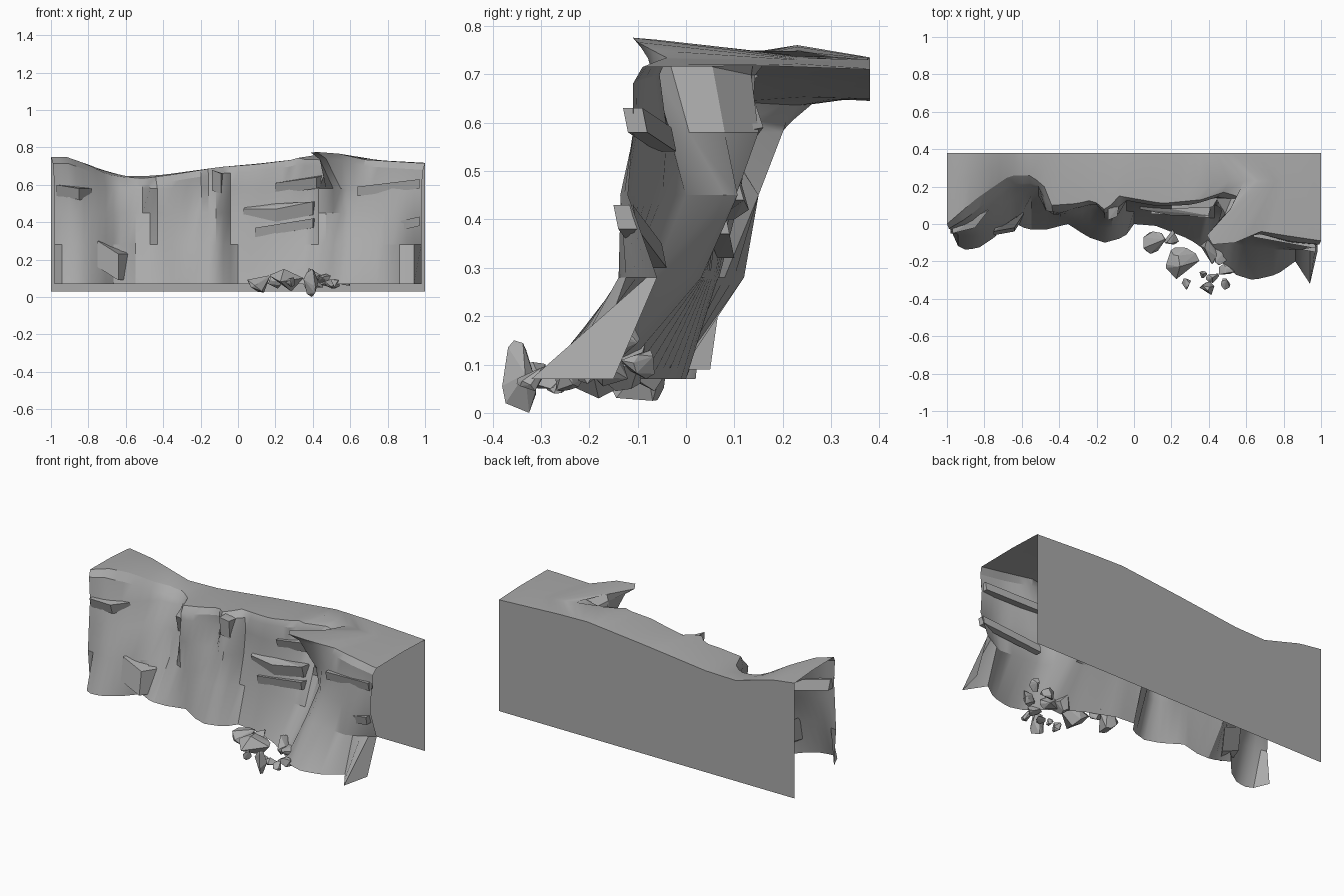
import bpy, bmesh, random
from mathutils import Vector

if "Cube" in bpy.data.objects:
    bpy.data.objects.remove(bpy.data.objects["Cube"])

random.seed(7)

# Dark grey stone
stone = bpy.data.materials.new("dark_stone")
stone.diffuse_color = (.4, .4, .4, 1)
stone.use_nodes = True
stone.node_tree.nodes["Principled BSDF"].inputs["Base Color"].default_value = stone.diffuse_color


def sample(points, x):
    """Linear interpolation of a polyline given as (x, value) pairs."""
    if x <= points[0][0]:
        return points[0][1]
    for (xa, a), (xb, b) in zip(points, points[1:]):
        if x <= xb:
            return a + (b - a) * (x - xa) / (xb - xa)
    return points[-1][1]


def finish(name, bm, smooth=None):
    mesh = bpy.data.meshes.new(name)
    bm.to_mesh(mesh)
    bm.free()
    mesh.materials.append(stone)
    ob = bpy.data.objects.new(name, mesh)
    bpy.context.collection.objects.link(ob)
    if smooth:
        bpy.context.view_layer.objects.active = ob
        ob.select_set(True)
        bpy.ops.object.shade_smooth_by_angle(angle=smooth)
        ob.select_set(False)
    return ob


def loft(name, rows, smooth=None):
    bm = bmesh.new()
    grid = [[bm.verts.new(p) for p in row] for row in rows]
    for low, high in zip(grid, grid[1:]):
        for i in range(len(low) - 1):
            bm.faces.new((low[i], low[i + 1], high[i + 1], high[i]))
    return finish(name, bm, smooth)


# Plan outlines of the cliff face at rising heights
foot = [(-1, -.03), (-.95, -.14), (-.85, -.13), (-.76, -.07), (-.68, .02), (-.58, -.03),
        (-.48, -.03), (-.36, 0), (-.25, -.07), (-.16, -.1), (-.05, -.07), (0, 0), (.12, -.01),
        (.3, -.08), (.45, -.18), (.55, -.27), (.65, -.3), (.78, -.27), (.88, -.2), (.96, -.32), (1, -.15)]
low = [(-1, -.05), (-.85, -.07), (-.75, -.03), (-.65, .03), (-.56, .12), (-.48, .08), (-.38, .03),
       (-.28, .02), (-.18, -.02), (-.09, -.02), (-.06, .07), (.1, .06), (.3, .04), (.47, .03),
       (.54, -.11), (.7, -.13), (.85, -.14), (1, -.06)]
middle = [(-1, -.04), (-.88, -.03), (-.78, .03), (-.65, .15), (-.48, .15), (-.44, .05), (-.3, .06),
          (-.22, .09), (-.15, .02), (-.09, .03), (-.06, .12), (.02, .09), (.2, .07), (.4, .07),
          (.46, .12), (.52, .08), (.58, -.04), (.7, -.09), (.9, -.14), (1, -.12)]
high = [(-1, -.03), (-.9, 0), (-.78, .1), (-.68, .19), (-.52, .2), (-.48, .07), (-.4, .06), (-.28, .09),
        (-.2, .11), (-.15, .04), (-.08, .06), (-.05, .13), (.1, .1), (.3, .1), (.44, .15),
        (.48, .08), (.54, -.03), (.65, -.04), (.85, -.1), (1, -.11)]
rim = [(-1, 0), (-.85, .13), (-.75, .2), (-.66, .26), (-.55, .26), (-.48, .2), (-.44, .1),
       (-.3, .11), (-.22, .13), (-.15, .07), (-.08, .15), (.15, .11), (.36, .13), (.4, .17), (.44, .14),
       (.48, .05), (.52, -.06), (.56, -.11), (.6, -.1), (.68, -.04), (.8, -.06), (1, -.09)]
# Sideways shift that folds the rim into a notch behind the outcrop
rim_shift = [(.36, 0), (.4, .08), (.44, .14), (.48, .02), (.52, -.13), (.56, -.14), (.6, -.06), (.68, 0)]
half_shift = [(.3, 0), (.44, .15), (.48, .17), (.56, .15), (.92, 0)]

# Heights of the rim and of the back edge
rim_z = [(-1, .75), (-.92, .75), (-.82, .715), (-.7, .655), (-.6, .64), (-.5, .635), (-.35, .655),
         (-.1, .695), (.1, .71), (.3, .735), (.38, .77), (.45, .78), (.55, .765), (.67, .735), (1, .715)]
back_z = [(-1, .735), (-.85, .715), (-.6, .645), (-.4, .65), (0, .695), (.4, .735), (.6, .73), (1, .71)]

xs = [-1 + i * .04 for i in range(51)]
face = [[(x * .98, sample(line, x), z) for x in xs]
        for z, line in ((.07, foot), (.28, low), (.45, middle), (.58, high))]
edge = []
for x in xs:
    ex, ey = x + sample(rim_shift, x), sample(rim, x)
    behind = max(0, min(1, (ey + .1) / .27)) if .36 < x < .5 else 0
    ez = sample(rim_z, ex) * (1 - behind) + sample(back_z, ex) * behind
    edge.append((ex, ey, ez))
# Stepped brow just under the rim
face.append([(x * .39 + e[0] * .6, .5 * (sample(high, x) + e[1]) - .01, e[2] - .035) for x, e in zip(xs, edge)])
face.append(edge)
loft("cliff_face", face, .5)

# Plateau from the rim to the back edge, and the plain back wall
back = [(x, .38, sample(back_z, x)) for x in xs]
half = []
for x, e in zip(xs, edge):
    hx = x + sample(half_shift, x)
    hy = .23 if .3 < x < .92 else e[1] * .45 + .38 * .55
    half.append((hx, hy, .5 * sample(rim_z, hx) + .5 * sample(back_z, hx) + .005))
loft("plateau", [edge, half, back], .6)
loft("back_wall", [back, [(x, .38, .03) for x in xs]])


def rock(name, centre, size, count=13):
    """Convex angular stone that exactly fills the given size."""
    pts = [Vector([random.gauss(0, 1) for _ in range(3)]).normalized() for _ in range(count)]
    lo = [min(p[k] for p in pts) for k in range(3)]
    hi = [max(p[k] for p in pts) for k in range(3)]
    bm = bmesh.new()
    for p in pts:
        bm.verts.new([centre[k] + size[k] * ((p[k] - lo[k]) / (hi[k] - lo[k]) - .5) for k in range(3)])
    bmesh.ops.convex_hull(bm, input=bm.verts)
    finish(name, bm)


# Fallen stones at the foot: centre, then size
stones = [(.11, -.1, .07, .12, .12, .09), (.2, -.07, .08, .08, .08, .07), (.26, -.21, .09, .18, .17, .12),
          (.39, -.345, .075, .08, .07, .15), (.4, -.15, .1, .09, .13, .11), (.47, -.17, .09, .11, .1, .07),
          (.58, -.13, .15, .06, .07, .07), (.57, -.21, .1, .08, .06, .08), (.5, -.24, .07, .09, .06, .05),
          (.28, -.32, .08, .05, .06, .05), (.37, -.27, .06, .04, .04, .04), (.49, -.32, .07, .05, .06, .05),
          (.42, -.29, .07, .07, .05, .04), (.52, -.1, .1, .08, .07, .06)]
for i, s in enumerate(stones):
    rock(f"fallen_stone_{i + 1}", s[:3], s[3:])


def slab(name, corners, z0, z1, slope):
    """Ledge with a plan outline; the underside is drawn back by slope."""
    bm = bmesh.new()
    for x, y, lift in corners:
        bm.verts.new((x, y, z1 + lift))
        bm.verts.new((x, y + slope, z0 + lift))
    bmesh.ops.convex_hull(bm, input=bm.verts)
    finish(name, bm)


# Ledges standing out of the face: plan corners with a lift for tilt
slab("middle_ledge", [(.03, .08, -.02), (.2, .045, -.02), (.4, .045, .02), (.41, .1, .02), (.04, .11, 0)], .42, .49, .02)
slab("upper_ledge", [(.2, .08, -.02), (.42, .09, .01), (.45, .14, .02), (.2, .11, -.02)], .57, .63, .02)
slab("lower_ledge", [(.09, .055, -.02), (.4, .035, .03), (.41, .08, .03), (.09, .09, -.02)], .34, .39, .01)
slab("left_boulder", [(-.75, -.04, .02), (-.64, -.02, -.05), (-.58, .07, -.05), (-.72, .04, .02)], .14, .28, -.02)
slab("left_brow", [(-.97, -.05, 0), (-.85, -.02, -.02), (-.78, .07, -.02), (-.97, -.01, 0)], .54, .6, .02)
slab("pillar_cap", [(-.14, .02, 0), (-.09, .04, -.02), (-.08, .1, -.02), (-.14, .08, 0)], .57, .68, .01)
slab("right_ledge", [(.62, -.09, -.06), (.97, -.15, .02), (.97, -.11, .02), (.62, -.05, -.06)], .36, .41, .01)
slab("right_brow", [(.64, -.07, -.03), (.97, -.13, .01), (.97, -.09, .01), (.64, -.03, -.03)], .57, .62, .01)
